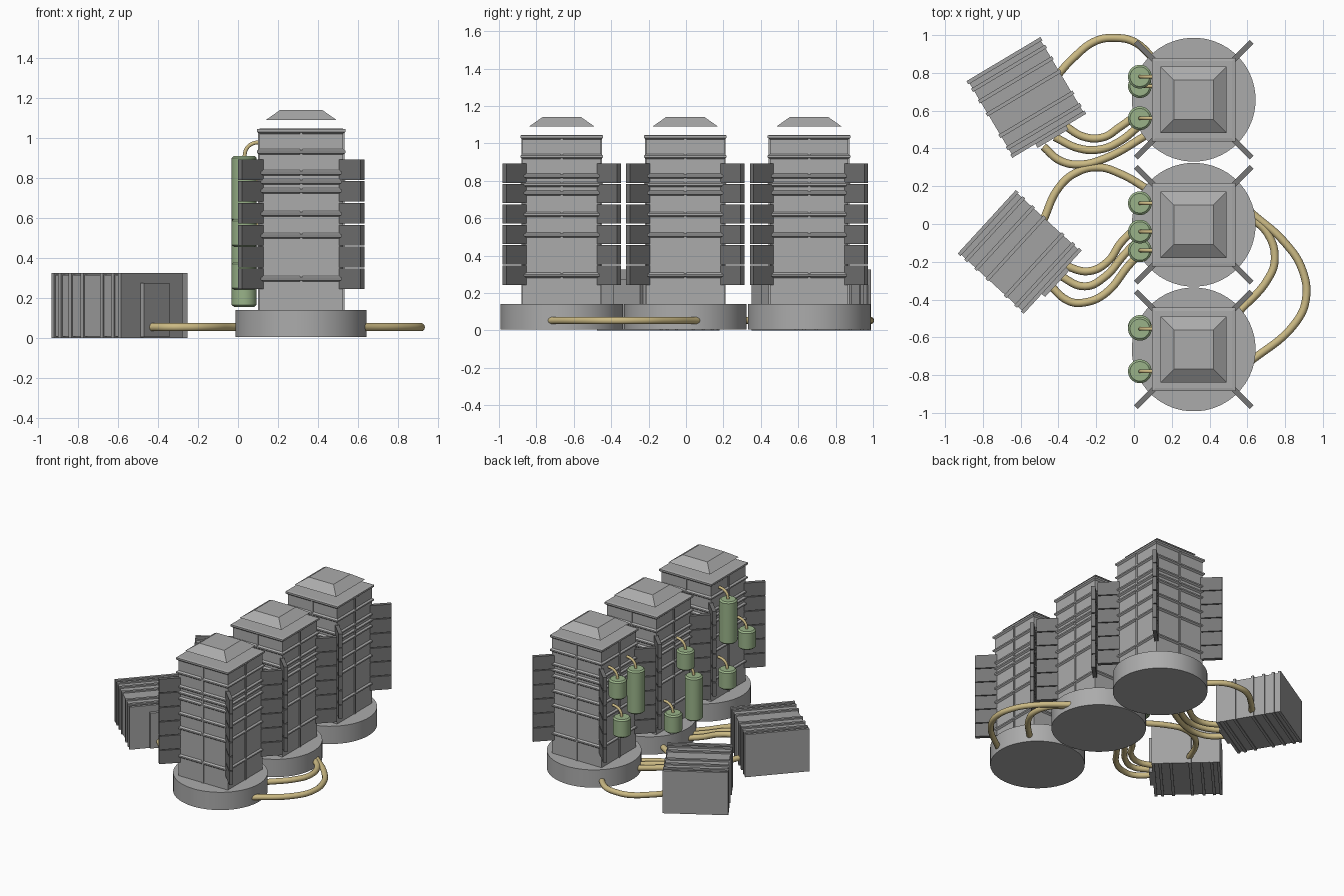
import bpy, bmesh, math
from mathutils import Matrix, Vector

if "Cube" in bpy.data.objects:
    bpy.data.objects.remove(bpy.data.objects["Cube"])


def material(name, rgb):
    m = bpy.data.materials.new(name)
    m.diffuse_color = (*rgb, 1)
    m.use_nodes = True
    m.node_tree.nodes["Principled BSDF"].inputs["Base Color"].default_value = m.diffuse_color
    return m


GREY = material("light grey", (0.41, 0.41, 0.41))
CRATE = material("container grey", (0.36, 0.36, 0.36))
DARK = material("dark grey", (0.18, 0.18, 0.18))
GREEN = material("tank green", (0.32, 0.45, 0.25))
SAND = material("hose sand", (0.60, 0.49, 0.23))


def finish(bm, name, mat, smooth=False):
    bmesh.ops.recalc_face_normals(bm, faces=bm.faces)
    me = bpy.data.meshes.new(name)
    bm.to_mesh(me)
    bm.free()
    me.materials.append(mat)
    ob = bpy.data.objects.new(name, me)
    bpy.context.collection.objects.link(ob)
    if smooth:
        bpy.ops.object.select_all(action='DESELECT')
        ob.select_set(True)
        bpy.context.view_layer.objects.active = ob
        bpy.ops.object.shade_smooth_by_angle(angle=math.radians(35))
    return ob


def add_box(bm, centre, size, frame=Matrix()):
    bmesh.ops.create_cube(bm, size=1, matrix=frame @ Matrix.Translation(centre)
                          @ Matrix.Diagonal((*size, 1)))


def stack(name, mat, centre, rings, sides, smooth=False):
    """Loft of regular polygon rings given as (distance to flat side or radius, z)."""
    bm = bmesh.new()
    k = math.sqrt(2) if sides == 4 else 1
    loops = []
    for r, z in rings:
        loops.append([bm.verts.new((centre[0] + r * k * math.cos((i + .5) * math.tau / sides),
                                    centre[1] + r * k * math.sin((i + .5) * math.tau / sides), z))
                      for i in range(sides)])
    for a, b in zip(loops, loops[1:]):
        for i in range(sides):
            j = (i + 1) % sides
            bm.faces.new((a[i], a[j], b[j], b[i]))
    bm.faces.new(loops[0])
    bm.faces.new(loops[-1])
    return finish(bm, name, mat, smooth)


def hose(name, points, radius):
    cu = bpy.data.curves.new(name, 'CURVE')
    cu.dimensions = '3D'
    cu.bevel_depth = radius
    cu.bevel_resolution = 3
    cu.resolution_u = 8
    cu.use_fill_caps = True
    sp = cu.splines.new('BEZIER')
    sp.bezier_points.add(len(points) - 1)
    for bp, p in zip(sp.bezier_points, points):
        bp.co = p
        bp.handle_left_type = bp.handle_right_type = 'AUTO'
    cu.materials.append(SAND)
    ob = bpy.data.objects.new(name, cu)
    bpy.context.collection.objects.link(ob)
    bpy.ops.object.select_all(action='DESELECT')
    ob.select_set(True)
    bpy.context.view_layer.objects.active = ob
    bpy.ops.object.convert(target='MESH')
    bpy.ops.object.shade_smooth_by_angle(angle=math.radians(50))


# Towers
TX = 0.316
BODY, RIB = 0.209, 0.221
for n, ty in enumerate((0.658, -0.004, -0.664), 1):
    c = (TX, ty)
    stack(f"tower_base_{n}", GREY, c, [(0.328, 0.004), (0.328, 0.14)], 48, True)
    # Ribbed square body
    rings = [(BODY, 0.13)]
    for z in (0.295, 0.51, 0.62, 0.735, 0.78, 0.825, 0.93):
        rings += [(BODY, z - .014), (RIB, z - .005), (RIB, z + .005), (BODY, z + .014)]
    rings += [(BODY, 1.02), (RIB, 1.03), (RIB, 1.043), (BODY - .005, 1.046)]
    stack(f"tower_body_{n}", GREY, c, rings, 4)
    # Centre seams on the four sides
    bm = bmesh.new()
    for k in range(4):
        f = Matrix.Translation((TX, ty, 0)) @ Matrix.Rotation(k * math.pi / 2, 4, 'Z')
        add_box(bm, (BODY, 0, 0.585), (0.014, 0.014, 0.9), f)
    finish(bm, f"tower_seams_{n}", GREY)
    # Raised roof cap
    stack(f"roof_cap_{n}", GREY, c, [(0.175, 1.09), (0.104, 1.14)], 4)
    # Diagonal corner fins, six panels each
    bm = bmesh.new()
    for k in range(4):
        f = (Matrix.Translation((TX, ty, 0))
             @ Matrix.Rotation(math.pi / 4 + k * math.pi / 2, 4, 'Z'))
        for i in range(6):
            add_box(bm, (0.353, 0, 0.295 + i * 0.1092), (0.16, 0.028, 0.103), f)
    finish(bm, f"corner_fins_{n}", DARK)

# Tanks: y, centre z, height
TANKS = [(.78, .74, .14), (.56, .64, .33), (.73, .43, .14),
         (-.04, .65, .14), (-.14, .32, .33), (.11, .225, .14),
         (-.555, .747, .325), (-.78, .525, .14), (-.545, .31, .14)]
for n, (y, z, h) in enumerate(TANKS, 1):
    b, t = z - h / 2, z + h / 2
    stack(f"tank_{n}", GREEN, (0.031, y),
          [(.052, b), (.063, b + .01), (.063, t - .01), (.052, t)], 24, True)
    hose(f"tank_pipe_{n}", [(.031, y, t - .01), (.042, y, t + .035),
                            (.07, y, t + .06), (.12, y, t + .07)], 0.01)

# Containers: local x points to the door end
for n, (cx, cy, ang) in enumerate(((-.57, .67, -59.2), (-.605, -.148, -42.5)), 1):
    f = Matrix.Translation((cx, cy, 0)) @ Matrix.Rotation(math.radians(ang), 4, 'Z')
    bm = bmesh.new()
    add_box(bm, (0, 0, 0.16), (0.472, 0.44, 0.308), f)
    for u in (0.02, .12, .27, .44, .72, .88, .98):
        add_box(bm, (-.236 + u * .472, 0, 0.1625), (0.02, 0.456, 0.325), f)
    finish(bm, f"container_{n}", CRATE)
    bm = bmesh.new()
    add_box(bm, (0.245, 0.01, 0.14), (0.03, 0.19, 0.27), f)
    finish(bm, f"container_door_{n}", CRATE)

# Ground hoses
HOSES = [
    [(-.42, .77), (-.32, .88), (-.2, .97), (-.1, .985), (0, .965), (.1, .88)],
    [(-.38, .53), (-.26, .46), (-.16, .46), (-.08, .51), (.03, .59)],
    [(-.42, .46), (-.29, .4), (-.18, .395), (-.08, .435), (.04, .53)],
    [(-.48, .41), (-.39, .335), (-.29, .315), (-.16, .345), (.09, .485)],
    [(-.48, .02), (-.4, .19), (-.31, .27), (-.19, .3), (-.07, .265), (.08, .18)],
    [(-.37, -.22), (-.24, -.25), (-.14, -.2), (-.07, -.1), (.01, -.02)],
    [(-.4, -.27), (-.26, -.33), (-.155, -.28), (-.05, -.16), (.04, -.07)],
    [(-.45, -.32), (-.34, -.41), (-.26, -.415), (-.155, -.37), (-.02, -.21), (.06, -.13)],
    [(.6, .05), (.71, -.055), (.745, -.19), (.71, -.29), (.55, -.47)],
    [(.62, .06), (.8, -.1), (.89, -.24), (.91, -.4), (.85, -.53), (.6, -.74)],
]
for n, pts in enumerate(HOSES, 1):
    hose(f"ground_hose_{n}", [(x, y, 0.053) for x, y in pts], 0.021)
